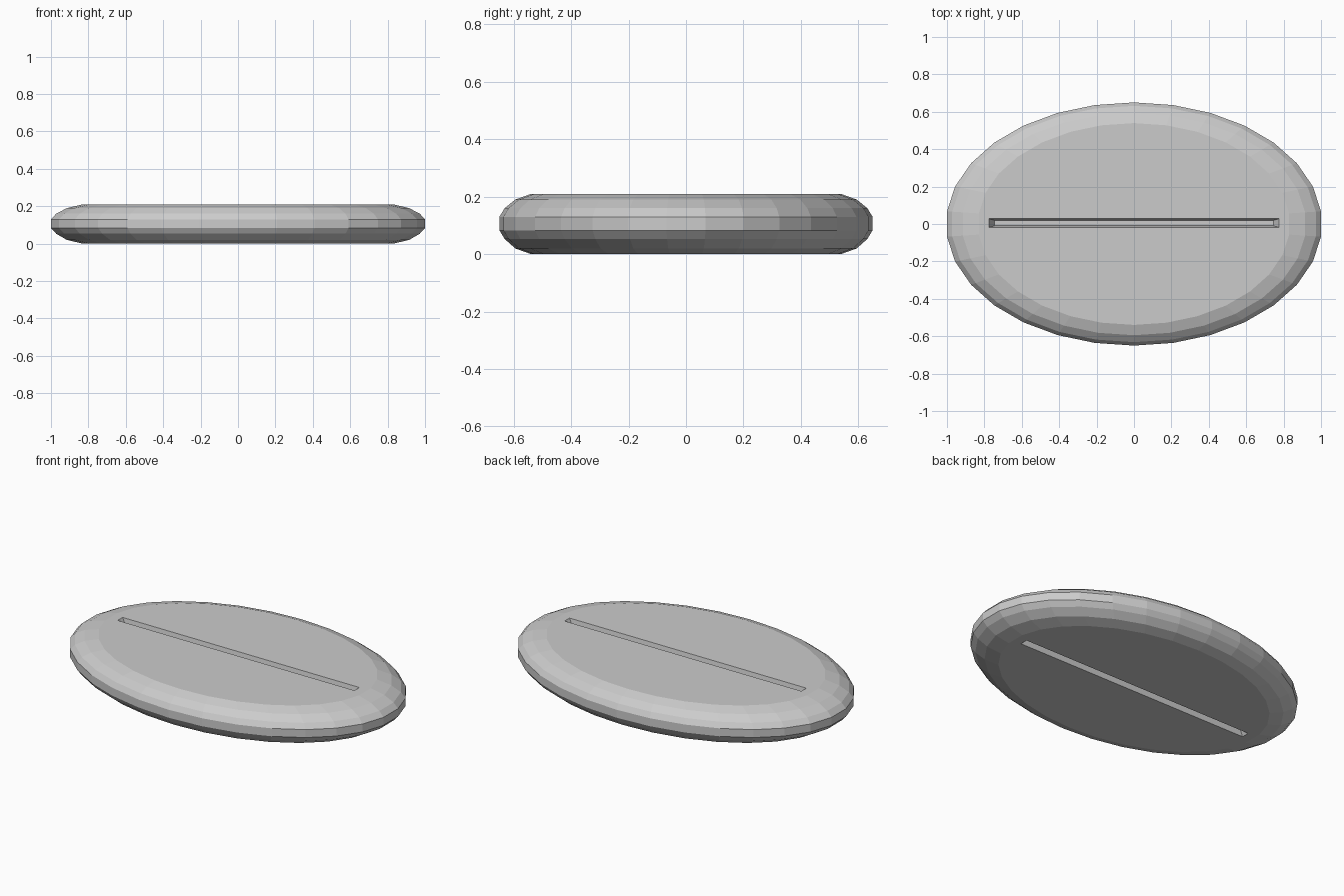
import bpy, bmesh, math

if "Cube" in bpy.data.objects:
    bpy.data.objects.remove(bpy.data.objects["Cube"])

SIDES = 30
# (scale of the oval, height) from bottom rim to top rim
PROFILE = [(0.83, 0.0), (0.915, 0.02), (0.972, 0.053), (1.0, 0.083),
           (1.0, 0.13), (0.972, 0.16), (0.915, 0.19), (0.83, 0.21)]


def make_object(name, rings):
    """Skin a list of point rings and cap both ends."""
    bm = bmesh.new()
    loops = [[bm.verts.new(p) for p in ring] for ring in rings]
    n = len(loops[0])
    for a, b in zip(loops, loops[1:]):
        for i in range(n):
            j = (i + 1) % n
            bm.faces.new((a[i], a[j], b[j], b[i]))
    bm.faces.new(loops[0][::-1])
    bm.faces.new(loops[-1])
    bmesh.ops.recalc_face_normals(bm, faces=bm.faces)
    mesh = bpy.data.meshes.new(name)
    bm.to_mesh(mesh)
    bm.free()
    obj = bpy.data.objects.new(name, mesh)
    bpy.context.collection.objects.link(obj)
    return obj


def oval(scale, z):
    rx = scale / math.cos(math.radians(6))
    angles = [math.pi / 2 + 2 * math.pi * i / SIDES for i in range(SIDES)]
    return [(rx * math.cos(a), 0.65 * scale * math.sin(a), z) for a in angles]


def slot_ring(half_length, half_width, z, y=0.005):
    return [(sx * half_length, y + sy * half_width, z)
            for sx, sy in ((-1, -1), (1, -1), (1, 1), (-1, 1))]


# Rounded oval disc
disc = make_object("oval_disc", [oval(s, z) for s, z in PROFILE])

# Narrow tapered grooves in the top and bottom faces
for name, floor, mouth in (("top_groove_cutter", 0.16, 0.22),
                           ("bottom_groove_cutter", 0.05, -0.01)):
    cutter = make_object(name, [slot_ring(0.745, 0.014, floor),
                                slot_ring(0.781, 0.025, mouth)])
    cutter.hide_render = True
    cutter.hide_set(True)
    cut = disc.modifiers.new(name, 'BOOLEAN')
    cut.operation = 'DIFFERENCE'
    cut.solver = 'EXACT'
    cut.object = cutter
